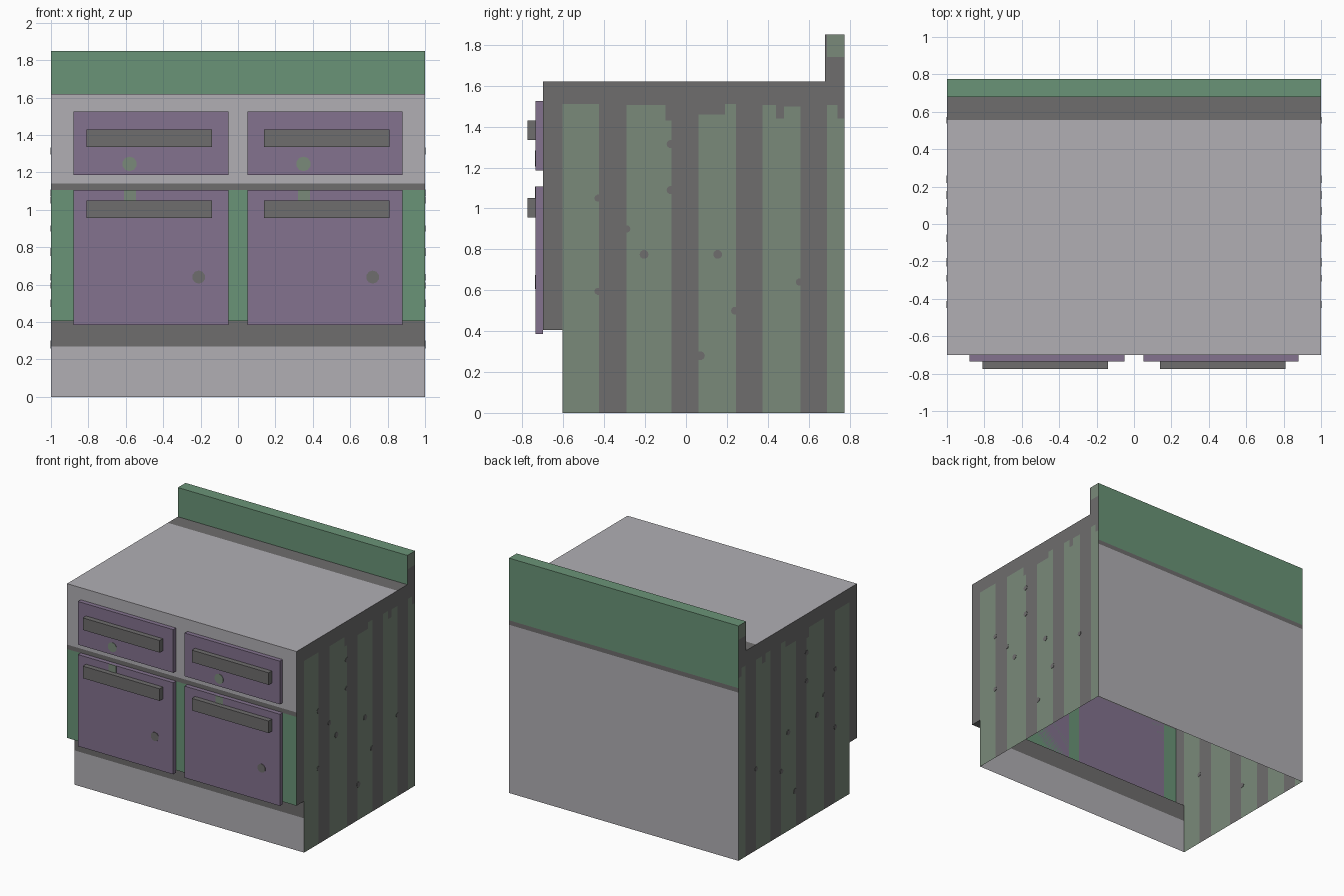
import bpy, bmesh, math

if "Cube" in bpy.data.objects:
    bpy.data.objects.remove(bpy.data.objects["Cube"])


def srgb(r, g, b):
    f = lambda c: (c / 255 / 12.92) if c <= 10 else ((c / 255 + 0.055) / 1.055) ** 2.4
    return (f(r), f(g), f(b), 1)


def material(name, rgb):
    m = bpy.data.materials.new(name)
    m.diffuse_color = srgb(*rgb)
    m.use_nodes = True
    m.node_tree.nodes["Principled BSDF"].inputs["Base Color"].default_value = m.diffuse_color
    return m


LIGHT, DARK, GREEN, SAGE, PURPLE = range(5)
MATS = [material("light grey", (177, 175, 180)), material("dark grey", (110, 109, 109)),
        material("green", (106, 148, 119)), material("sage", (122, 138, 122)),
        material("purple", (131, 114, 142))]


def finish(bm, name, mats):
    me = bpy.data.meshes.new(name)
    bm.to_mesh(me)
    bm.free()
    for m in mats:
        me.materials.append(m)
    ob = bpy.data.objects.new(name, me)
    bpy.context.collection.objects.link(ob)
    return ob


def box(name, x, y, z, mat):
    bm = bmesh.new()
    bmesh.ops.create_cube(bm, size=1)
    for v in bm.verts:
        for i, (a, b) in enumerate((x, y, z)):
            v.co[i] = a if v.co[i] < 0 else b
    return finish(bm, name, [MATS[mat]])


def disc(name, loc, r, axis, mat, thick=0.006):
    # thin painted spot lying across the given axis
    bm = bmesh.new()
    bmesh.ops.create_cone(bm, cap_ends=True, segments=10, radius1=r, radius2=r, depth=thick)
    ob = finish(bm, name, [MATS[mat]])
    ob.location = loc
    ob.rotation_euler = (math.pi / 2, 0, 0) if axis == 'y' else (0, math.pi / 2, 0)
    return ob


# cabinet shell: coloured strips along the profile, open underneath
bm = bmesh.new()


def quad(pts, mat):
    f = bm.faces.new([bm.verts.new(p) for p in pts])
    f.material_index = mat


path = [(-.605, .27, LIGHT), (-.605, .405, DARK), (-.70, .405, DARK), (-.70, 1.105, GREEN),
        (-.70, 1.14, DARK), (-.70, 1.62, LIGHT), (.555, 1.62, LIGHT), (.68, 1.62, DARK),
        (.68, 1.85, GREEN), (.775, 1.85, GREEN), (.775, 1.36, GREEN), (.775, 1.325, DARK),
        (.775, 0, LIGHT)]
y0, z0 = -.605, 0
for y, z, mat in path:
    quad([(-1, y0, z0), (1, y0, z0), (1, y, z), (-1, y, z)], mat)
    y0, z0 = y, z

# striped side walls: (start, end, top) of each paint run
runs = [(-.605, -.425, 1.51), (-.29, -.10, 1.505), (-.10, -.07, 1.43), (.06, .19, 1.46),
        (.19, .245, 1.51), (.375, .44, 1.505), (.44, .48, 1.44), (.48, .56, 1.50),
        (.69, .74, 1.505), (.74, .775, 1.44)]
ys = sorted({v for r in runs for v in r[:2]} | {-.70, .68})
zs = sorted({r[2] for r in runs} | {0, .405, 1.62, 1.74, 1.85})


def side_colour(y, z):
    if z > 1.62:
        return SAGE if y > .69 and z > 1.74 else DARK
    return SAGE if any(a < y < b and z < t for a, b, t in runs) else DARK


for a, b in zip(ys, ys[1:]):
    for c, d in zip(zs, zs[1:]):
        y, z = (a + b) / 2, (c + d) / 2
        if (y < -.605 and z < .405) or (y < .68 and z > 1.62):
            continue
        ring = [(a, c), (b, c), (b, d), (a, d)]
        mat = side_colour(y, z)
        quad([(1, *p) for p in ring], mat)
        quad([(-1, *p) for p in reversed(ring)], mat)
bmesh.ops.remove_doubles(bm, verts=bm.verts[:], dist=0.0005)
finish(bm, "cabinet_shell", MATS)

# wood knots on both sides
knots = [(-.205, .775, .022), (.155, .775, .022), (-.075, 1.315, .02), (-.075, 1.09, .02),
         (-.43, 1.05, .018), (-.43, .595, .018), (.07, .28, .022), (.24, .5, .02),
         (.555, .64, .018)]
for s in (-1, 1):
    for y, z, r in knots:
        disc("side_knot", (s, y, z), r, 'x', DARK)
    disc("side_knot_pale", (s, -.29, .9), .018, 'x', DARK)

# drawers and doors with bar handles
for s in (-1, 1):
    xs = sorted((s * .05, s * .88))
    hx = sorted((s * .14, s * .81))
    for kind, z, hz in (("drawer_front", (1.185, 1.525), (1.335, 1.43)),
                        ("door", (.385, 1.107), (.955, 1.05))):
        box(kind, xs, (-.735, -.70), z, PURPLE)
        box(kind + "_handle", hx, (-.775, -.735), hz, DARK)

# painted marks on the fronts, repeated by offset
for dx in (0, .93):
    disc("drawer_mark", (-.58 + dx, -.735, 1.245), .039, 'y', SAGE)
    box("door_top_mark", (-.61 + dx, -.545 + dx), (-.738, -.733), (1.03, 1.107), SAGE)
    disc("door_knot", (-.21 + dx, -.735, .64), .035, 'y', DARK)
